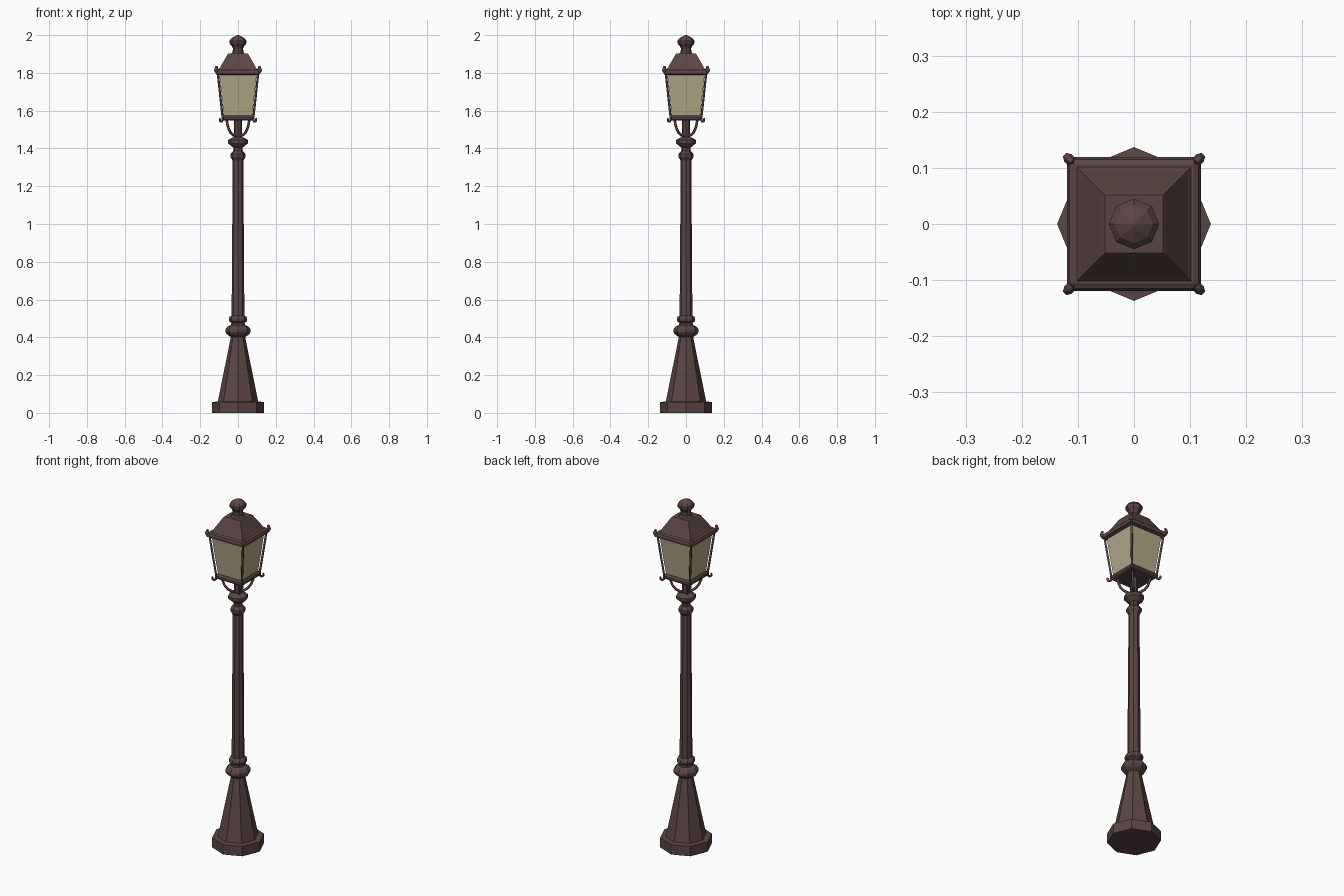
import bpy, math

if "Cube" in bpy.data.objects:
    bpy.data.objects.remove(bpy.data.objects["Cube"])


def mat(name, col):
    m = bpy.data.materials.new(name)
    m.diffuse_color = (*col, 1)
    m.use_nodes = True
    m.node_tree.nodes["Principled BSDF"].inputs["Base Color"].default_value = m.diffuse_color
    return m


iron = mat("dark brown iron", (0.105, 0.060, 0.058))
pane = mat("pale cream glass", (0.45, 0.39, 0.25))


def loft(name, profile, sides, m, turn=0.0):
    """Stack of regular polygons from (circumradius, z) pairs, capped."""
    verts, faces = [], []
    for r, z in profile:
        for i in range(sides):
            a = turn + 2 * math.pi * i / sides
            verts.append((r * math.cos(a), r * math.sin(a), z))
    for k in range(len(profile) - 1):
        for i in range(sides):
            j = (i + 1) % sides
            faces.append((k * sides + i, k * sides + j,
                          (k + 1) * sides + j, (k + 1) * sides + i))
    faces.append(tuple(reversed(range(sides))))
    top = (len(profile) - 1) * sides
    faces.append(tuple(range(top, top + sides)))
    me = bpy.data.meshes.new(name)
    me.from_pydata(verts, [], faces)
    me.materials.append(m)
    ob = bpy.data.objects.new(name, me)
    bpy.context.collection.objects.link(ob)
    return ob


def square(name, profile, m):
    """Square loft given half widths."""
    return loft(name, [(h * math.sqrt(2), z) for h, z in profile], 4, m, math.pi / 4)


def rods(name, points, thick):
    """Bent rods on the four diagonals, points are (distance out, z)."""
    cu = bpy.data.curves.new(name, 'CURVE')
    cu.dimensions = '3D'
    cu.bevel_depth = thick
    cu.bevel_resolution = 1
    cu.use_fill_caps = True
    for q in range(4):
        a = math.pi / 4 + q * math.pi / 2
        sp = cu.splines.new('POLY')
        sp.points.add(len(points) - 1)
        for p, (r, z) in zip(sp.points, points):
            p.co = (r * math.cos(a), r * math.sin(a), z, 1)
    cu.materials.append(iron)
    ob = bpy.data.objects.new(name, cu)
    bpy.context.collection.objects.link(ob)


def curl(cr, cz, rad, start, end, n=7):
    """Arc points in degrees."""
    out = []
    for i in range(n):
        a = math.radians(start + (end - start) * i / (n - 1))
        out.append((cr + rad * math.cos(a), cz + rad * math.sin(a)))
    return out


# Octagonal base, pedestal and post
loft("base", [(0.137, 0), (0.137, 0.057), (0.112, 0.06)], 8, iron)
loft("pedestal", [(0.108, 0.055), (0.104, 0.075), (0.037, 0.405)], 8, iron)
loft("lower_rings", [(0.035, 0.40), (0.058, 0.415), (0.067, 0.428), (0.067, 0.442),
                     (0.055, 0.458), (0.037, 0.465), (0.035, 0.477), (0.047, 0.485),
                     (0.049, 0.498), (0.044, 0.509), (0.034, 0.515)], 8, iron)
loft("post", [(0.034, 0.50), (0.028, 1.345)], 8, iron)
loft("upper_rings", [(0.028, 1.335), (0.040, 1.355), (0.040, 1.37), (0.025, 1.388),
                     (0.025, 1.405), (0.036, 1.413), (0.052, 1.427), (0.052, 1.445),
                     (0.036, 1.455), (0.021, 1.46)], 8, iron)
loft("neck", [(0.021, 1.45), (0.021, 1.56)], 8, iron)

# Lantern: tray, glass, rim, roof
square("lantern_tray", [(0.080, 1.547), (0.086, 1.553), (0.086, 1.565), (0.078, 1.575)], iron)
square("lantern_glass", [(0.075, 1.572), (0.099, 1.795)], pane)
square("lantern_rim", [(0.104, 1.788), (0.117, 1.793), (0.119, 1.805),
                       (0.115, 1.815), (0.106, 1.82)], iron)
square("roof", [(0.106, 1.815), (0.095, 1.828), (0.056, 1.897), (0.052, 1.902)], iron)

# Finial
loft("finial", [(0.040, 1.90), (0.029, 1.91), (0.027, 1.93), (0.032, 1.94),
                (0.044, 1.955), (0.045, 1.97), (0.034, 1.984), (0.016, 1.994),
                (0.003, 2.0)], 8, iron)

# Corner bars with scrolled ends, and curved braces below
rods("corner_bars", curl(0.158, 1.824, 0.008, 100, -90)
     + [(0.150, 1.79), (0.117, 1.575)] + curl(0.126, 1.552, 0.010, 180, 400), 0.006)
rods("rim_scrolls", curl(0.160, 1.815, 0.007, -120, 120), 0.009)
rods("braces", [(0.085, 1.555), (0.080, 1.53), (0.070, 1.503), (0.054, 1.482),
                (0.035, 1.47), (0.012, 1.464)], 0.007)
